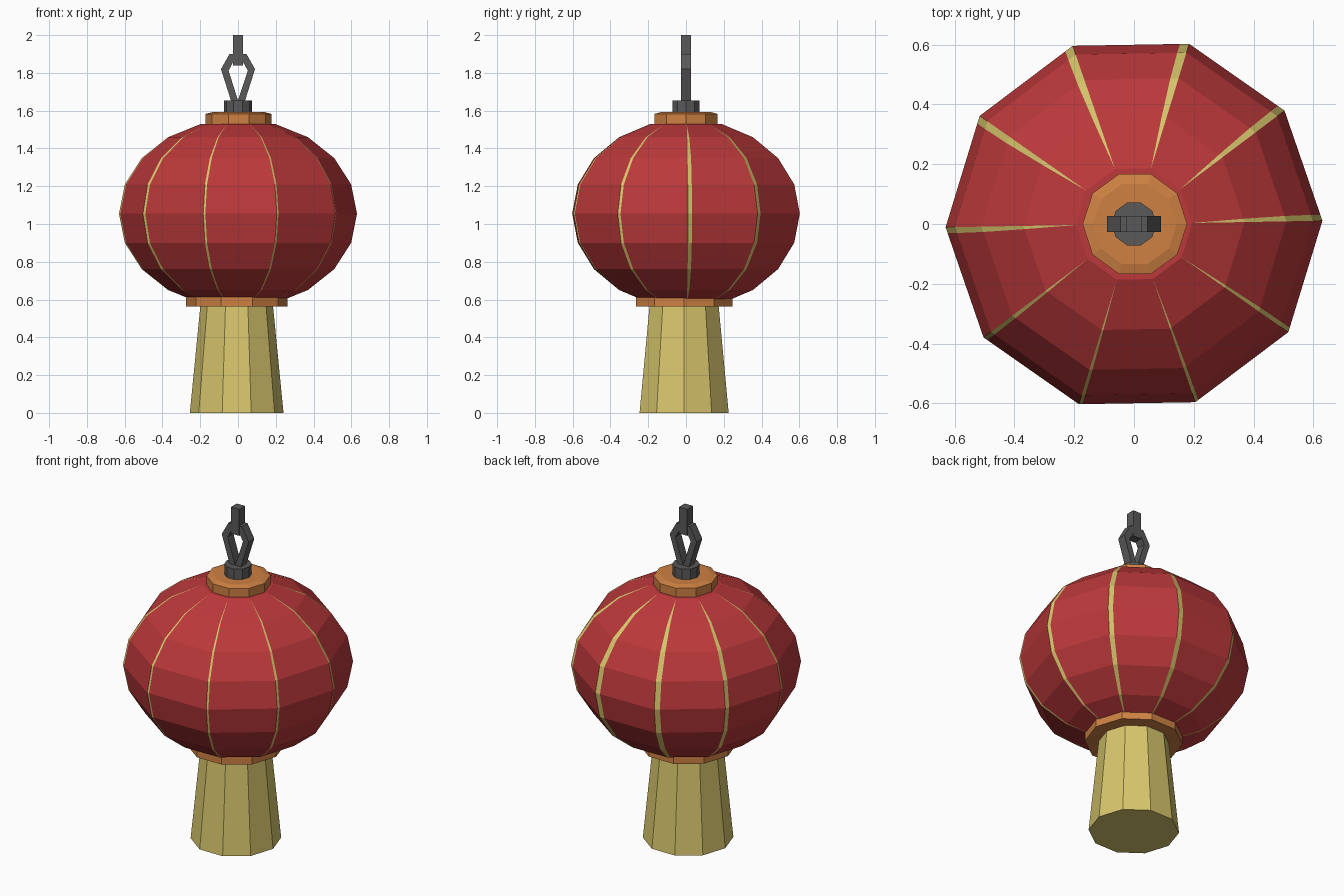
import bpy, bmesh, math
from mathutils import Vector

if "Cube" in bpy.data.objects:
    bpy.data.objects.remove(bpy.data.objects["Cube"])


def material(name, rgb):
    m = bpy.data.materials.new(name)
    m.diffuse_color = (*rgb, 1)
    m.use_nodes = True
    m.node_tree.nodes["Principled BSDF"].inputs["Base Color"].default_value = m.diffuse_color
    return m


RED = material("lantern red", (0.50, 0.040, 0.043))
GOLD = material("tassel gold", (0.68, 0.56, 0.15))
ORANGE = material("collar orange", (0.62, 0.22, 0.055))
GREY = material("chain grey", (0.10, 0.10, 0.10))


def finish(name, bm, mats):
    bmesh.ops.remove_doubles(bm, verts=bm.verts, dist=1e-5)
    bmesh.ops.recalc_face_normals(bm, faces=bm.faces)
    me = bpy.data.meshes.new(name)
    bm.to_mesh(me)
    bm.free()
    for m in mats:
        me.materials.append(m)
    ob = bpy.data.objects.new(name, me)
    bpy.context.collection.objects.link(ob)
    return ob


def turned(name, mat, profile, x=0, y=0, n=10, start=0):
    """Closed faceted solid from (radius, height) points."""
    bm = bmesh.new()
    rings = [[bm.verts.new((x + r * math.cos(start + math.tau * k / n),
                            y + r * math.sin(start + math.tau * k / n), z))
              for k in range(n)] for r, z in profile]
    for lo, hi in zip(rings, rings[1:]):
        for k in range(n):
            j = (k + 1) % n
            bm.faces.new((lo[k], lo[j], hi[j], hi[k]))
    bm.faces.new(rings[0])
    bm.faces.new(rings[-1])
    return finish(name, bm, [mat])


# lantern body: flattened ten-sided globe, a thin gold rib cut beside each edge
def lantern_body():
    bm = bmesh.new()
    n, taper = 10, {0: 1, 18: 1, 36: 0.9, 54: 0.55, 72: 0}
    rings = []
    for t in range(-72, 73, 18):
        r, z = 0.63 * math.cos(math.radians(t)), 1.055 + 0.5 * math.sin(math.radians(t))
        ring = []
        corners = [Vector((r * math.cos(math.radians(1 + 36 * k)),
                           r * math.sin(math.radians(1 + 36 * k)), z)) for k in range(n)]
        for k in range(n):
            a, b = corners[k], corners[(k + 1) % n]
            width = (0.021 + 0.010 * math.sin(math.radians(1 + 36 * k))) * taper[abs(t)]
            ring.append(bm.verts.new(a))
            ring.append(bm.verts.new(a + (b - a).normalized() * width))
        rings.append(ring)
    for lo, hi in zip(rings, rings[1:]):
        for k in range(2 * n):
            j = (k + 1) % (2 * n)
            f = bm.faces.new((lo[k], lo[j], hi[j], hi[k]))
            f.material_index = 1 - k % 2
    bm.faces.new(rings[0])
    bm.faces.new(rings[-1])
    return finish("lantern_body", bm, [RED, GOLD])


lantern_body()

# collars, tassel and hanging cap
turned("lower_collar", ORANGE, [(0.268, 0.562), (0.268, 0.615)], -0.006, -0.01)
turned("upper_collar", ORANGE, [(0.175, 1.52), (0.175, 1.583), (0.14, 1.592)], 0.003, 0)
turned("tassel", GOLD, [(0.248, 0.0), (0.192, 0.57)], -0.007, -0.01)
turned("hanging_cap", GREY, [(0.075, 1.58), (0.075, 1.655)])


# chain link: flat closed loop between an outer and an inner outline
def chain_link():
    outer = [(-0.03, 1.63), (-0.09, 1.82), (-0.045, 1.9), (0.045, 1.9), (0.09, 1.82), (0.03, 1.63)]
    inner = [(-0.002, 1.66), (-0.05, 1.812), (-0.028, 1.855), (0.028, 1.855), (0.052, 1.812), (0.002, 1.66)]
    bm = bmesh.new()
    loops = [[bm.verts.new((x, y, z)) for x, z in pts]
             for pts, y in ((outer, -0.027), (outer, 0.027), (inner, 0.027), (inner, -0.027))]
    for a, b in zip(loops, loops[1:] + loops[:1]):
        for k in range(6):
            j = (k + 1) % 6
            bm.faces.new((a[k], a[j], b[j], b[k]))
    return finish("chain_link", bm, [GREY])


chain_link()

# top link: square bar
turned("top_link", GREY, [(0.039, 1.84), (0.039, 2.0)], n=4, start=math.pi / 4)
